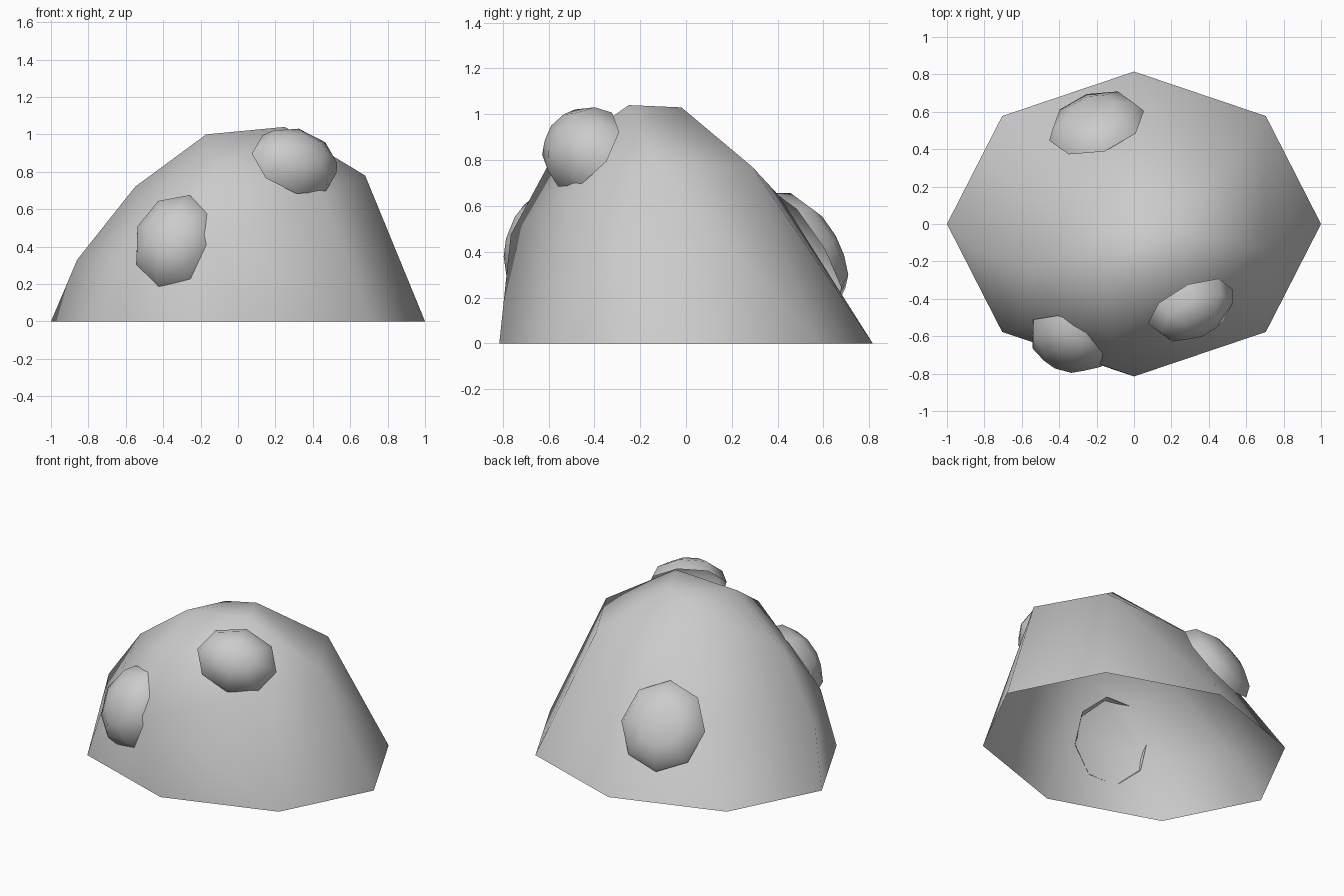
import bpy, bmesh
from mathutils import Vector, Matrix

cube = bpy.data.objects.get("Cube")
if cube:
    bpy.data.objects.remove(cube)

stone = bpy.data.materials.new("stone_grey")
stone.use_nodes = True
COLOR = (0.6, 0.6, 0.6, 1)
stone.diffuse_color = COLOR
stone.node_tree.nodes["Principled BSDF"].inputs["Base Color"].default_value = COLOR


def finish(name, bm):
    """Turn a bmesh into a smooth stone object."""
    for face in bm.faces:
        face.smooth = True
    mesh = bpy.data.meshes.new(name)
    bm.to_mesh(mesh)
    bm.free()
    mesh.materials.append(stone)
    obj = bpy.data.objects.new(name, mesh)
    bpy.context.collection.objects.link(obj)


# Mound: irregular hull over an eight-sided foot, open underneath
foot = [(sx * x, sy * y, 0) for x, y in ((1, 0), (0.705, 0.577), (0, 0.815))
        for sx in (1, -1) for sy in (1, -1)]
flank = [(0.68, -0.13, 0.78), (0.46, 0.29, 0.77), (-0.09, 0.41, 0.64),
         (-0.5, 0.32, 0.42), (-0.86, -0.13, 0.33), (-0.6, -0.56, 0.35),
         (-0.14, -0.765, 0.475), (0.45, -0.5, 0.68)]
crown = [(0.25, -0.25, 1.04), (0.15, -0.02, 1.03), (-0.09, 0.0, 0.97),
         (-0.17, -0.29, 1.0), (-0.55, -0.24, 0.72), (-0.12, -0.59, 0.8),
         (-0.38, -0.53, 0.62)]
bm = bmesh.new()
for p in set(foot + flank + crown):
    bm.verts.new(p)
bmesh.ops.convex_hull(bm, input=bm.verts)
bottom = [f for f in bm.faces if all(v.co.z < 0.001 for v in f.verts)]
bmesh.ops.delete(bm, geom=bottom, context='FACES')
bmesh.ops.recalc_face_normals(bm, faces=bm.faces)
for f in bm.faces:
    if f.normal.dot(f.calc_center_median()) < 0:
        f.normal_flip()
finish("mound", bm)


# Bumps: open half domes pressed into the mound
def bump(name, center, normal, size, roll):
    bm = bmesh.new()
    bmesh.ops.create_uvsphere(bm, u_segments=8, v_segments=6, radius=1)
    low = [v for v in bm.verts if v.co.z < -0.01]
    bmesh.ops.delete(bm, geom=low, context='VERTS')
    n = Vector(normal).normalized()
    side = Vector((0, 0, 1)).cross(n).normalized()
    up = n.cross(side)
    basis = Matrix((side, up, n)).transposed().to_4x4()
    turn = Matrix.Rotation(roll, 4, 'Z')
    scale = Matrix.Diagonal((*size, 1))
    bm.transform(Matrix.Translation(center) @ basis @ turn @ scale)
    finish(name, bm)


bump("front_left_bump", (0.3, -0.44, 0.845), (0.42, -0.72, 0.55),
     (0.25, 0.2, 0.165), -0.25)
bump("front_right_bump", (-0.33, -0.605, 0.43), (-0.3, -0.87, 0.36),
     (0.235, 0.27, 0.175), -0.25)
bump("back_bump", (-0.2, 0.525, 0.415), (-0.25, 0.8, 0.5),
     (0.265, 0.28, 0.125), 0)
